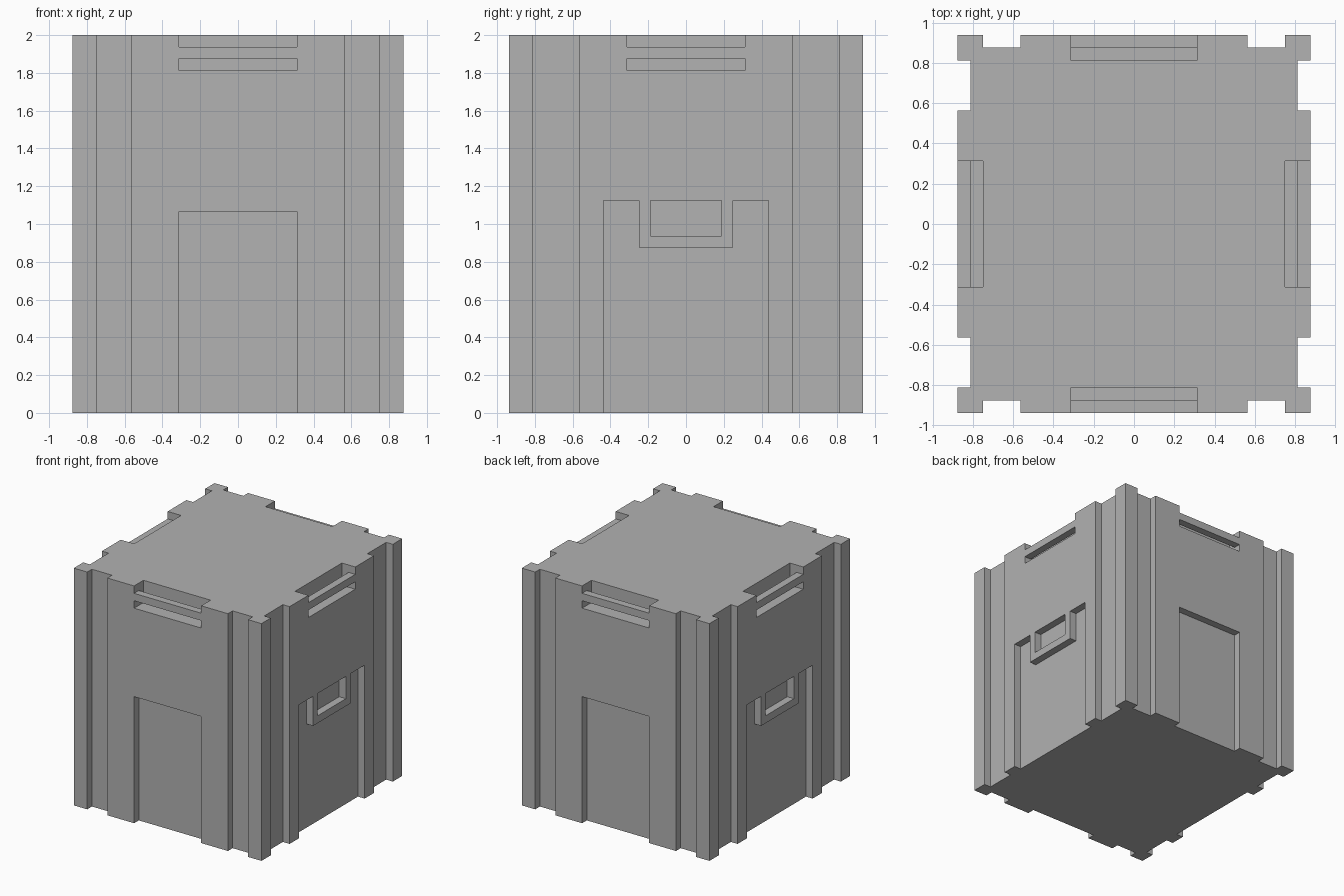
import bpy, bmesh
from math import radians
from mathutils import Matrix, Vector

cube = bpy.data.objects.get("Cube")
if cube:
    bpy.data.objects.remove(cube, do_unlink=True)

HX, HY, H = 0.875, 0.9375, 2.0   # half width, half depth, height
D = 0.0625                       # panel depth, also the layout unit
OUT = 0.1                        # how far cutters reach past the surface

grey = bpy.data.materials.new("plain_grey")
grey.use_nodes = True
colour = (0.445, 0.445, 0.445, 1)
grey.diffuse_color = colour
grey.node_tree.nodes["Principled BSDF"].inputs["Base Color"].default_value = colour


def prism(bm, matrix, outline, sweep):
    """Sweep a closed outline of (along, inward, up) points."""
    face = bm.faces.new([bm.verts.new(matrix @ Vector(p)) for p in outline])
    result = bmesh.ops.extrude_face_region(bm, geom=[face])
    moved = [g for g in result["geom"] if isinstance(g, bmesh.types.BMVert)]
    bmesh.ops.translate(bm, verts=moved, vec=matrix.to_3x3() @ Vector(sweep))


def panel(bm, matrix, points):
    """Recess of standard depth with an (along, up) outline."""
    prism(bm, matrix, [(u, -OUT, z) for u, z in points], (0, OUT + D, 0))


def rect(u0, u1, z0, z1):
    return [(u0, z0), (u1, z0), (u1, z1), (u0, z1)]


def make_object(name, bm):
    bmesh.ops.recalc_face_normals(bm, faces=bm.faces)
    mesh = bpy.data.meshes.new(name)
    bm.to_mesh(mesh)
    bm.free()
    mesh.materials.append(grey)
    obj = bpy.data.objects.new(name, mesh)
    bpy.context.collection.objects.link(obj)
    return obj


# Solid tower block
bm = bmesh.new()
prism(bm, Matrix(), [(-HX, -HY, 0), (HX, -HY, 0), (HX, HY, 0), (-HX, HY, 0)], (0, 0, H))
tower = make_object("tower_block", bm)

# Handle section: pocket with a flush bar left standing in front of it
low, under, over = H - 3 * D, H - 2 * D, H - D
handle = [(-OUT, low), (2 * D, low), (2 * D, H + OUT), (-OUT, H + OUT),
          (-OUT, over), (D, over), (D, under), (-OUT, under)]

# Side doorway with a window box hanging into its top
doorway = [(-7 * D, -OUT), (7 * D, -OUT), (7 * D, 18 * D), (4 * D, 18 * D),
           (4 * D, 14 * D), (-4 * D, 14 * D), (-4 * D, 18 * D), (-7 * D, 18 * D)]

# Cut all four walls, opposite walls alike
bm = bmesh.new()
for turn in range(4):
    side = turn % 2 == 1
    wall = Matrix.Rotation(radians(90 * turn), 4, "Z") @ Matrix.Translation((0, -(HX if side else HY), 0))
    groove_end = 13 * D if side else 12 * D
    for u0, u1 in ((9 * D, groove_end), (-groove_end, -9 * D)):
        panel(bm, wall, rect(u0, u1, -OUT, H + OUT))
    prism(bm, wall, [(-5 * D, d, z) for d, z in handle], (10 * D, 0, 0))
    if side:
        panel(bm, wall, doorway)
        panel(bm, wall, rect(-3 * D, 3 * D, 15 * D, 18 * D))
    else:
        panel(bm, wall, rect(-5 * D, 5 * D, -OUT, 1.067))
cutter = make_object("wall_cutter", bm)
cutter.hide_render = True

# Apply the cut and drop the cutter
cut = tower.modifiers.new("wall_cuts", "BOOLEAN")
cut.operation = "DIFFERENCE"
cut.solver = "EXACT"
cut.object = cutter
bpy.context.view_layer.objects.active = tower
tower.select_set(True)
bpy.ops.object.modifier_apply(modifier=cut.name)
bpy.data.objects.remove(cutter, do_unlink=True)
